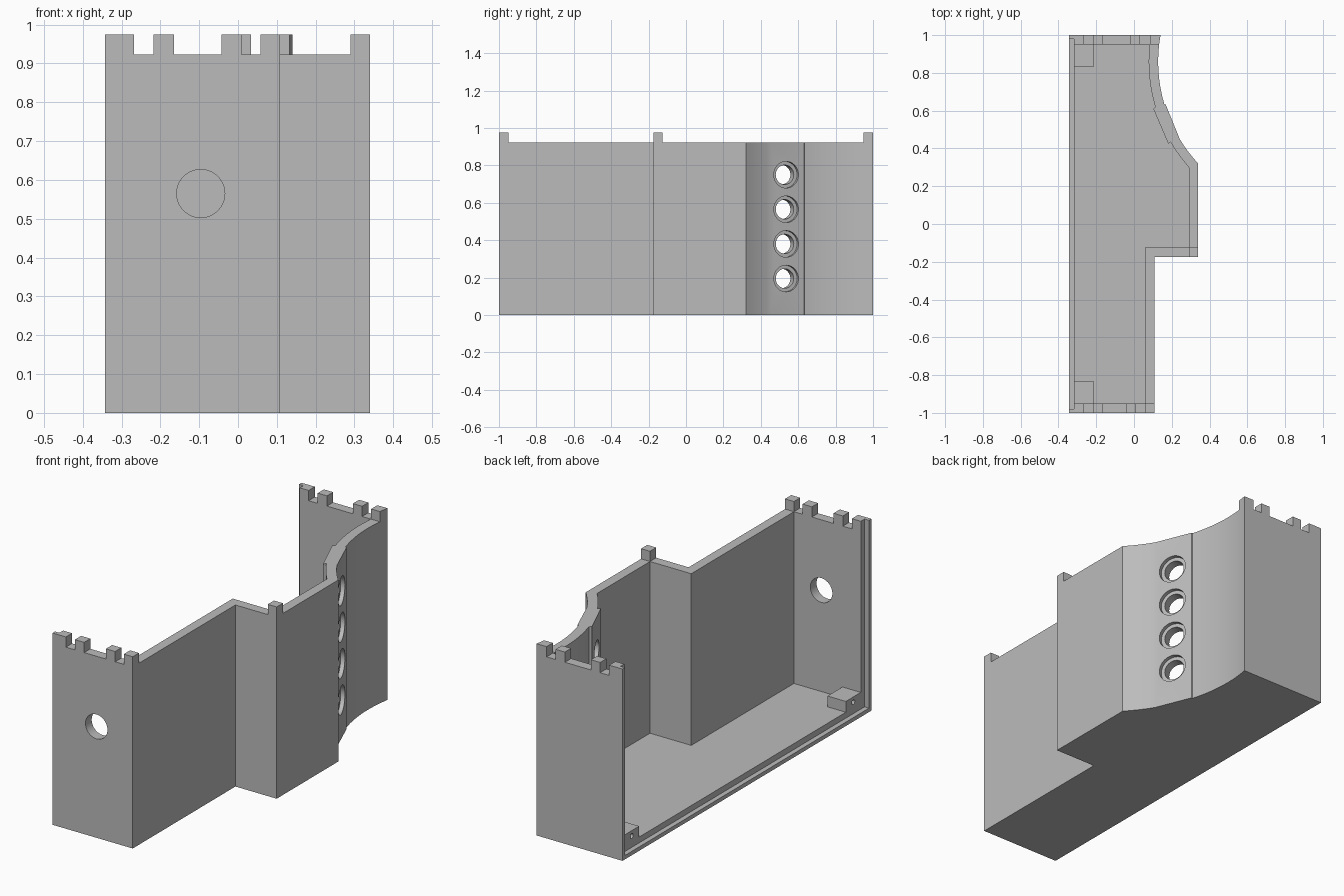
import bpy
import bmesh
from math import sqrt
from mathutils import Vector

cube = bpy.data.objects.get("Cube")
if cube:
    bpy.data.objects.remove(cube, do_unlink=True)

grey = bpy.data.materials.new("plain_grey")
grey.use_nodes = True
grey.diffuse_color = (0.5, 0.5, 0.5, 1)
grey.node_tree.nodes["Principled BSDF"].inputs["Base Color"].default_value = grey.diffuse_color

BACK, TOP, TIP, FLOOR = -0.343, 0.923, 0.975, 0.05


def finish(name, bm):
    bmesh.ops.recalc_face_normals(bm, faces=bm.faces)
    mesh = bpy.data.meshes.new(name)
    bm.to_mesh(mesh)
    bm.free()
    mesh.materials.append(grey)
    obj = bpy.data.objects.new(name, mesh)
    bpy.context.collection.objects.link(obj)
    return obj


def prism(name, outline, z0, z1):
    bm = bmesh.new()
    face = bm.faces.new([bm.verts.new((x, y, z0)) for x, y in outline])
    grown = bmesh.ops.extrude_face_region(bm, geom=[face])["geom"]
    bmesh.ops.translate(bm, vec=(0, 0, z1 - z0),
                        verts=[g for g in grown if isinstance(g, bmesh.types.BMVert)])
    return finish(name, bm)


def box(name, x0, x1, y0, y1, z0, z1):
    return prism(name, [(x0, y0), (x1, y0), (x1, y1), (x0, y1)], z0, z1)


def rod(name, centre, axis, radius, length):
    bm = bmesh.new()
    bmesh.ops.create_cone(bm, cap_ends=True, segments=40, radius1=radius,
                          radius2=radius, depth=length)
    obj = finish(name, bm)
    turn = Vector(axis).to_track_quat('Z', 'Y').to_matrix().to_4x4()
    turn.translation = centre
    obj.data.transform(turn)
    return obj


def cut(target, cutter):
    mod = target.modifiers.new("cut", 'BOOLEAN')
    mod.operation = 'DIFFERENCE'
    mod.solver = 'EXACT'
    mod.object = cutter
    cutter.hide_render = True
    bpy.context.view_layer.objects.active = target
    bpy.ops.object.modifier_apply(modifier=mod.name)
    bpy.data.objects.remove(cutter, do_unlink=True)


def arc(radius, y0, y1, steps):
    # Concave side wall, shared centre for inside and outside
    ys = [y0 + (y1 - y0) * i / steps for i in range(steps + 1)]
    return [(0.922 - sqrt(radius ** 2 - (y - 0.86) ** 2), y) for y in ys]


# Walls and floor: full outline with the room hollowed out of it
panel_a, panel_b = Vector((0.242, 0.45, 0)), Vector((0.168, 0.632, 0))
outer = [(BACK, -1), (0.108, -1), (0.108, -0.175), (0.34, -0.175)]
outer += arc(0.794, 0.32, 0.45, 6) + [panel_b.xy[:]] + arc(0.794, 0.634, 1, 18) + [(BACK, 1)]
inner = [(-0.5, -0.95), (0.058, -0.95), (0.058, -0.125), (0.29, -0.125), (0.29, 0.3)]
inner += arc(0.844, 0.31, 0.435, 6) + [(0.182, 0.424), (0.102, 0.61)]
inner += arc(0.844, 0.62, 0.95, 16) + [(-0.5, 0.95)]
shell = prism("walls_and_floor", outer, 0, TOP)
cut(shell, prism("room_cutter", inner, FLOOR, 1.2))

# Rebate around the open side
cut(shell, box("rebate_cutter", -0.5, -0.318, -0.98, 0.98, 0.02, 1.2))

# Round hole in the front wall
cut(shell, rod("front_hole_cutter", (-0.096, -1, 0.565), (0, 1, 0), 0.062, 0.3))

# Stepped holes in the flat side panel
along = (panel_b - panel_a).normalized()
normal = Vector((along.y, -along.x, 0))
middle = panel_a.lerp(panel_b, 0.47)
for i in range(4):
    centre = middle + Vector((0, 0, 0.195 + 0.185 * i))
    cut(shell, rod("bore_cutter", centre, normal, 0.052, 0.3))
    cut(shell, rod("recess_cutter", centre, normal, 0.071, 0.04))

# Screw blocks in the floor corners
blocks = []
for side, s in (("front", -1), ("back", 1)):
    block = box(side + "_screw_block", -0.318, -0.215, s * 0.95, s * 0.83, FLOOR, 0.105)
    cut(block, rod("screw_cutter", (-0.318, s * 0.89, 0.078), (1, 0, 0), 0.012, 0.12))
    blocks.append(block)

# Battlements on both end walls and the outer corner
for side, s, shift in (("front", -1, 0), ("back", 1, 0.024)):
    prism(side + "_corner_merlon",
          [(BACK, s), (-0.268, s), (-0.268, s * 0.95), (-0.318, s * 0.95),
           (-0.318, s * 0.98), (BACK, s * 0.98)], TOP, TIP)
    box(side + "_merlon_outer", -0.217, -0.165, s, s * 0.95, TOP, TIP)
    box(side + "_merlon_inner", -0.043 + shift, 0.009 + shift, s, s * 0.95, TOP, TIP)
box("front_end_merlon", 0.058, 0.108, -1, -0.95, TOP, TIP)
prism("back_end_merlon", [(0.084, 1), (0.084, 0.95)] + arc(0.794, 0.95, 1, 3), TOP, TIP)
box("side_corner_merlon", 0.29, 0.34, -0.175, -0.125, TOP, TIP)

# Smooth the round parts, keep edges crisp
bpy.ops.object.select_all(action='DESELECT')
for obj in [shell] + blocks:
    obj.select_set(True)
bpy.context.view_layer.objects.active = shell
bpy.ops.object.shade_smooth_by_angle(angle=0.3)
